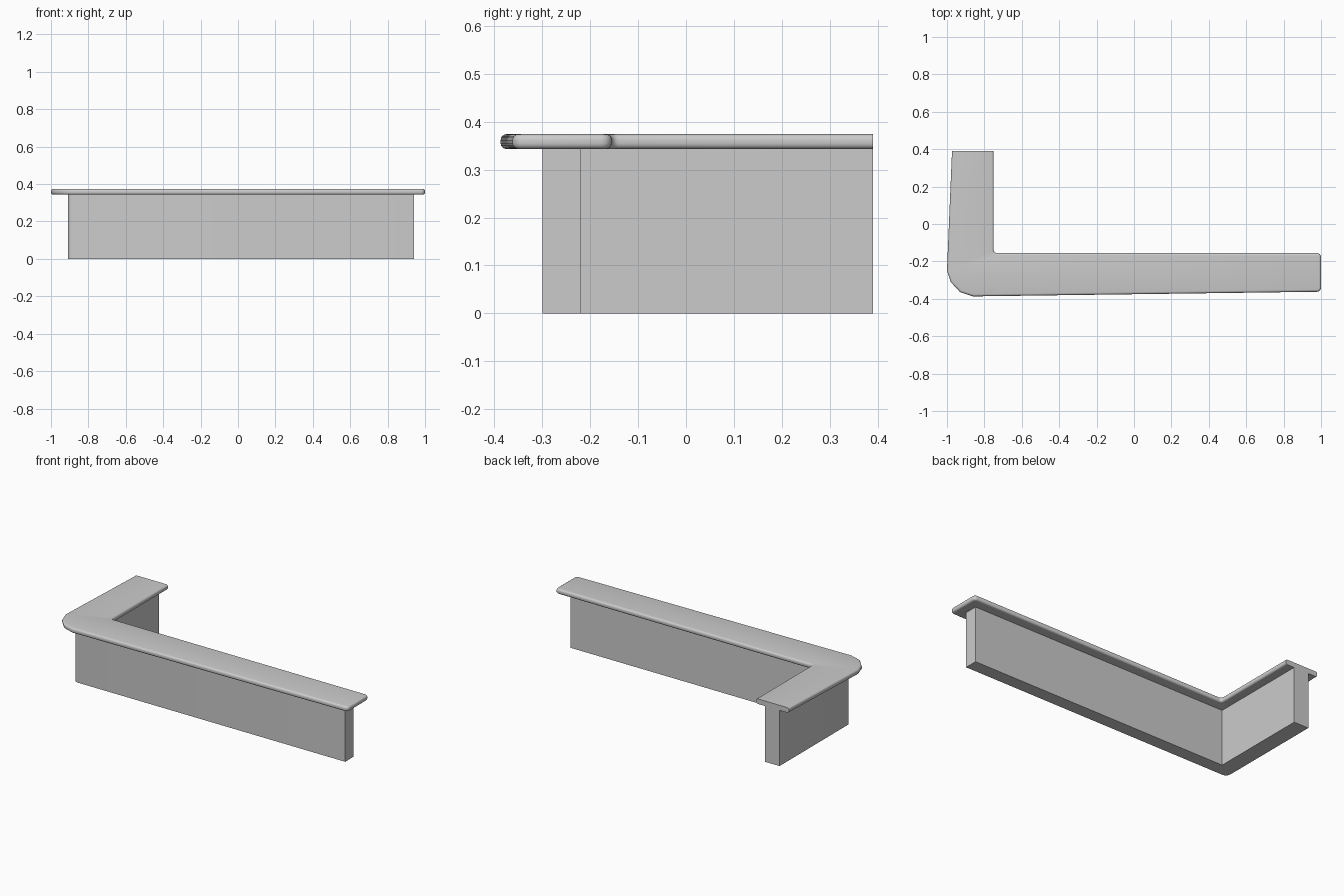
import bpy
import bmesh
import math

cube = bpy.data.objects.get("Cube")
if cube:
    bpy.data.objects.remove(cube, do_unlink=True)

BACK = 0.39

grey = bpy.data.materials.new("light grey")
grey.use_nodes = True
colour = (0.6, 0.6, 0.6, 1)
grey.diffuse_color = colour
grey.node_tree.nodes["Principled BSDF"].inputs["Base Color"].default_value = colour


def prism(name, outline, z0, z1, corners, rim=0):
    """Extrude an outline, round chosen corners {(x, y): radius}, then the rims."""
    bm = bmesh.new()
    face = bm.faces.new([bm.verts.new((x, y, z0)) for x, y in outline])
    top = bmesh.ops.extrude_face_region(bm, geom=[face])["geom"]
    for v in top:
        if isinstance(v, bmesh.types.BMVert):
            v.co.z = z1
    bmesh.ops.recalc_face_normals(bm, faces=bm.faces[:])

    # Upright corners
    for (x, y), radius in corners.items():
        upright = [e for e in bm.edges
                   if all(math.hypot(v.co.x - x, v.co.y - y) < 1e-4 for v in e.verts)]
        bmesh.ops.bevel(bm, geom=upright, offset=radius, segments=4,
                        profile=0.5, affect='EDGES')

    # Rounded rim everywhere except the cut end at the back
    if rim:
        edges = [e for e in bm.edges
                 if abs(e.verts[0].co.z - e.verts[1].co.z) < 1e-5
                 and not all(v.co.y > BACK - 0.001 for v in e.verts)]
        bmesh.ops.bevel(bm, geom=edges, offset=rim, segments=4,
                        profile=0.5, affect='EDGES')

    mesh = bpy.data.meshes.new(name)
    bm.to_mesh(mesh)
    bm.free()
    mesh.materials.append(grey)
    obj = bpy.data.objects.new(name, mesh)
    bpy.context.collection.objects.link(obj)
    bpy.ops.object.select_all(action='DESELECT')
    obj.select_set(True)
    bpy.context.view_layer.objects.active = obj
    bpy.ops.object.shade_smooth_by_angle(angle=math.radians(35))
    return obj


# L-shaped wall under the counter
prism("counter_wall",
      [(-0.91, -0.30), (0.94, -0.30), (0.94, -0.22),
       (-0.81, -0.22), (-0.81, BACK), (-0.91, BACK)],
      0, 0.35, {(-0.91, -0.30): 0.03})

# Overhanging top with a faceted outer corner and soft rim
prism("counter_top",
      [(-0.86, -0.387), (1.0, -0.362), (1.0, -0.155), (-0.75, -0.155),
       (-0.75, BACK), (-0.973, BACK), (-1.0, -0.25), (-0.98, -0.31), (-0.93, -0.364)],
      0.343, 0.374,
      {(1.0, -0.362): 0.022, (1.0, -0.155): 0.022, (-0.75, -0.155): 0.015},
      rim=0.012)
